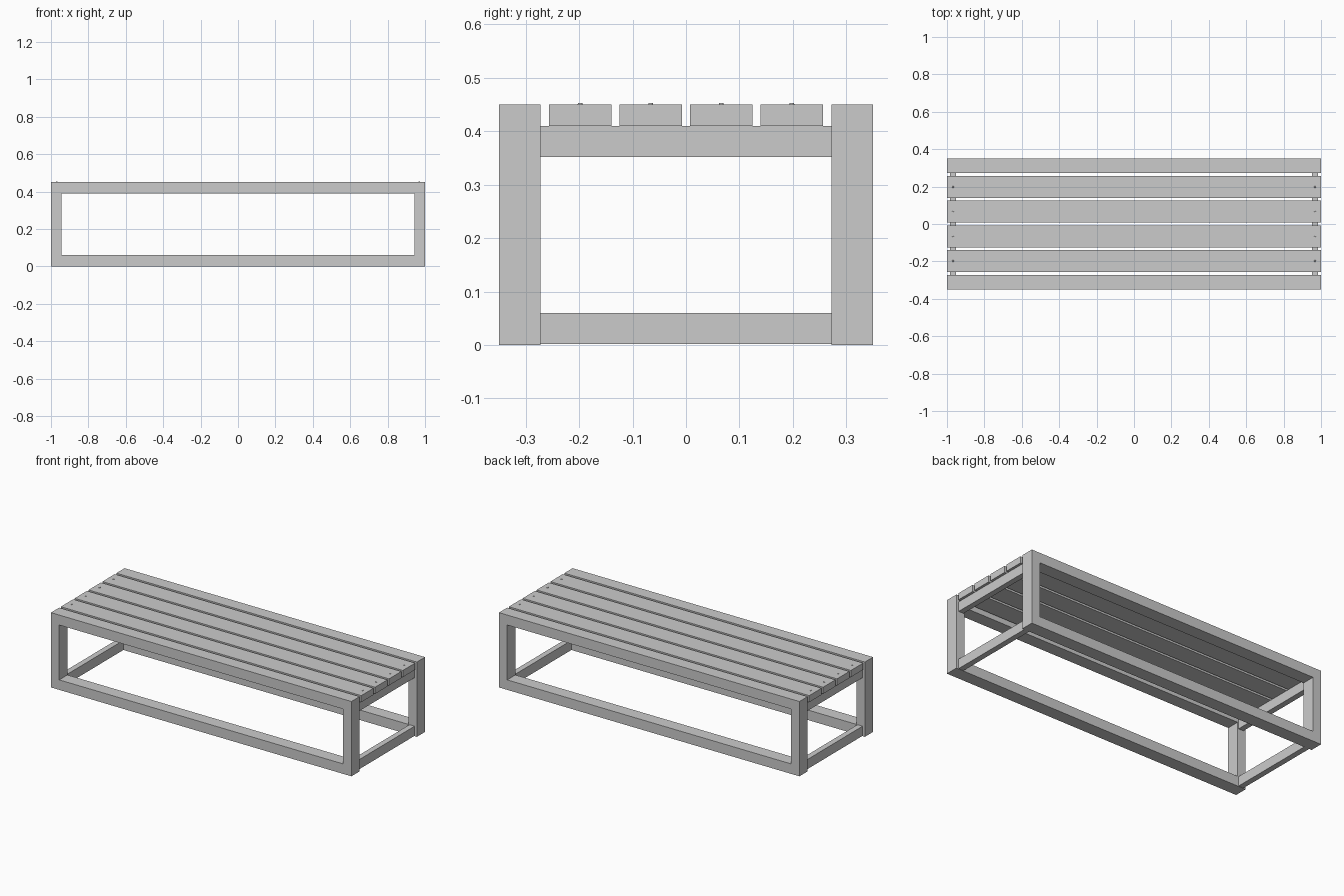
import bpy, bmesh
from mathutils import Matrix

if "Cube" in bpy.data.objects:
    bpy.data.objects.remove(bpy.data.objects["Cube"])

FRAME_OUT, FRAME_IN = 0.35, 0.272   # frame depth range in y
HEIGHT = 0.45
BAR_X, BAR_Z = 0.055, 0.06          # frame bar thickness
RAIL_X = 0.968


def finish(name, bm):
    bmesh.ops.recalc_face_normals(bm, faces=bm.faces)
    mesh = bpy.data.meshes.new(name)
    bm.to_mesh(mesh)
    bm.free()
    obj = bpy.data.objects.new(name, mesh)
    bpy.context.collection.objects.link(obj)
    return obj


def box(name, x0, x1, y0, y1, z0, z1):
    bm = bmesh.new()
    m = Matrix.Translation(((x0 + x1) / 2, (y0 + y1) / 2, (z0 + z1) / 2))
    m = m @ Matrix.Diagonal((x1 - x0, y1 - y0, z1 - z0, 1))
    bmesh.ops.create_cube(bm, size=1, matrix=m)
    return finish(name, bm)


def frame(name, y0, y1):
    # rectangular ring in the xz plane, extruded along y
    def rect(x, z0, z1):
        return [bm.verts.new((sx, y0, z)) for sx, z in
                ((-x, z0), (x, z0), (x, z1), (-x, z1))]
    bm = bmesh.new()
    outer = rect(1.0, 0, HEIGHT)
    inner = rect(1.0 - BAR_X, BAR_Z, HEIGHT - BAR_Z)
    ring = []
    for i in range(4):
        j = (i + 1) % 4
        ring.append(bm.faces.new((outer[i], outer[j], inner[j], inner[i])))
    ext = bmesh.ops.extrude_face_region(bm, geom=ring, use_keep_orig=True)
    verts = [g for g in ext["geom"] if isinstance(g, bmesh.types.BMVert)]
    bmesh.ops.translate(bm, verts=verts, vec=(0, y1 - y0, 0))
    return finish(name, bm)


def bolt(name, x, y):
    # low domed screw head
    bm = bmesh.new()
    bmesh.ops.create_cone(bm, cap_ends=True, segments=16, radius1=0.006,
                          radius2=0.004, depth=0.006,
                          matrix=Matrix.Translation((x, y, HEIGHT - 0.0005)))
    return finish(name, bm)


# Front and back rectangular frames
frame("front_frame", -FRAME_OUT, -FRAME_IN)
frame("back_frame", FRAME_IN, FRAME_OUT)

# Cross rails joining the frames at each end
for side, s in (("left", -1), ("right", 1)):
    x0, x1 = s * RAIL_X - 0.017, s * RAIL_X + 0.017
    box(side + "_lower_rail", x0, x1, -FRAME_IN, FRAME_IN, 0.002, 0.06)
    box(side + "_upper_rail", x0, x1, -FRAME_IN, FRAME_IN, 0.352, 0.41)

# Seat slats with a screw at each end
for i in range(4):
    y = -0.198 + 0.132 * i
    box(f"seat_slat_{i + 1}", -1, 1, y - 0.0585, y + 0.0585, 0.41, HEIGHT)
    for side, s in (("left", -1), ("right", 1)):
        bolt(f"{side}_screw_{i + 1}", s * RAIL_X, y)
